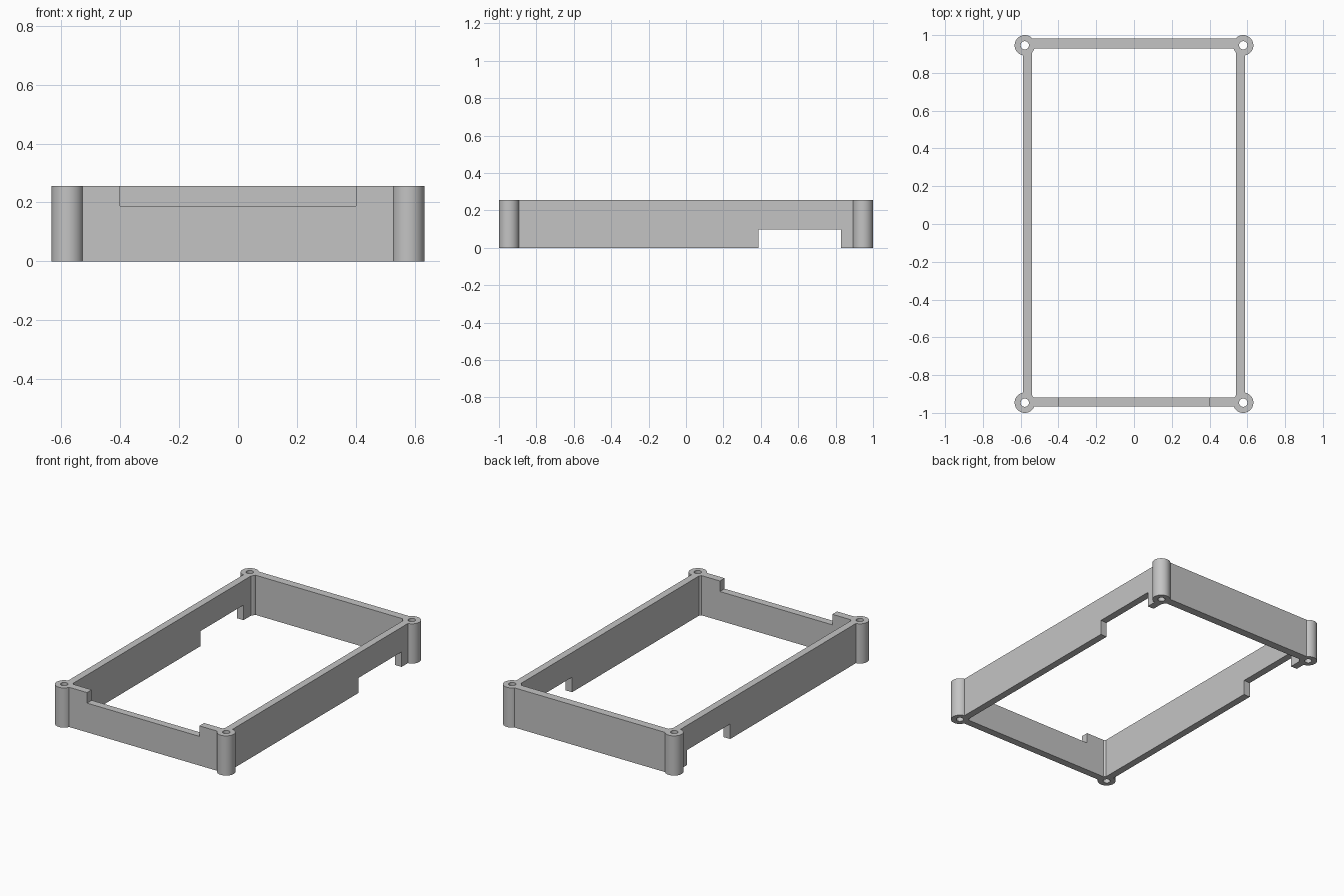
import bpy
import math

cube = bpy.data.objects.get("Cube")
if cube:
    bpy.data.objects.remove(cube, do_unlink=True)

HEIGHT = 0.256
POST_X, POST_Y, POST_R, HOLE_R = 0.578, 0.946, 0.054, 0.022

grey = bpy.data.materials.new("plain grey")
grey.use_nodes = True
colour = (0.55, 0.55, 0.55, 1)
grey.diffuse_color = colour
grey.node_tree.nodes["Principled BSDF"].inputs["Base Color"].default_value = colour


def box(name, x0, x1, y0, y1, z0, z1):
    bpy.ops.mesh.primitive_cube_add(size=1, location=((x0 + x1) / 2, (y0 + y1) / 2, (z0 + z1) / 2))
    ob = bpy.context.object
    ob.name = name
    ob.scale = (x1 - x0, y1 - y0, z1 - z0)
    bpy.ops.object.transform_apply(location=True, rotation=False, scale=True)
    return ob


def cylinder(name, x, y, radius, z0, z1):
    bpy.ops.mesh.primitive_cylinder_add(vertices=64, radius=radius, depth=z1 - z0,
                                        location=(x, y, (z0 + z1) / 2))
    bpy.context.object.name = name
    return bpy.context.object


def combine(target, tool, operation):
    """Apply one boolean step and discard the tool."""
    mod = target.modifiers.new("shape", "BOOLEAN")
    mod.operation = operation
    mod.solver = "EXACT"
    mod.object = tool
    bpy.context.view_layer.objects.active = target
    bpy.ops.object.modifier_apply(modifier=mod.name)
    bpy.data.objects.remove(tool, do_unlink=True)


# Four thin walls around an open middle
frame = box("frame", -0.587, 0.587, -0.966, 0.981, 0, HEIGHT)
combine(frame, box("opening", -0.541, 0.541, -0.918, 0.929, -1, 1), "DIFFERENCE")

# Shallow notch in the top of the front wall
combine(frame, box("front_notch", -0.401, 0.401, -1.1, -0.8, 0.188, 1), "DIFFERENCE")

# Notches under both side walls, near the back
combine(frame, box("side_notch", -1, 1, 0.388, 0.829, -1, 0.097), "DIFFERENCE")

# Round corner posts with screw holes
corners = [(sx * POST_X, sy * POST_Y) for sx in (-1, 1) for sy in (-1, 1)]
for x, y in corners:
    combine(frame, cylinder("corner_post", x, y, POST_R, 0, HEIGHT), "UNION")
for x, y in corners:
    combine(frame, cylinder("screw_hole", x, y, HOLE_R, -1, 1), "DIFFERENCE")

frame.data.materials.clear()
frame.data.materials.append(grey)
for face in frame.data.polygons:
    face.material_index = 0

bpy.ops.object.select_all(action="DESELECT")
frame.select_set(True)
bpy.context.view_layer.objects.active = frame
bpy.ops.object.shade_smooth_by_angle(angle=math.radians(30))
